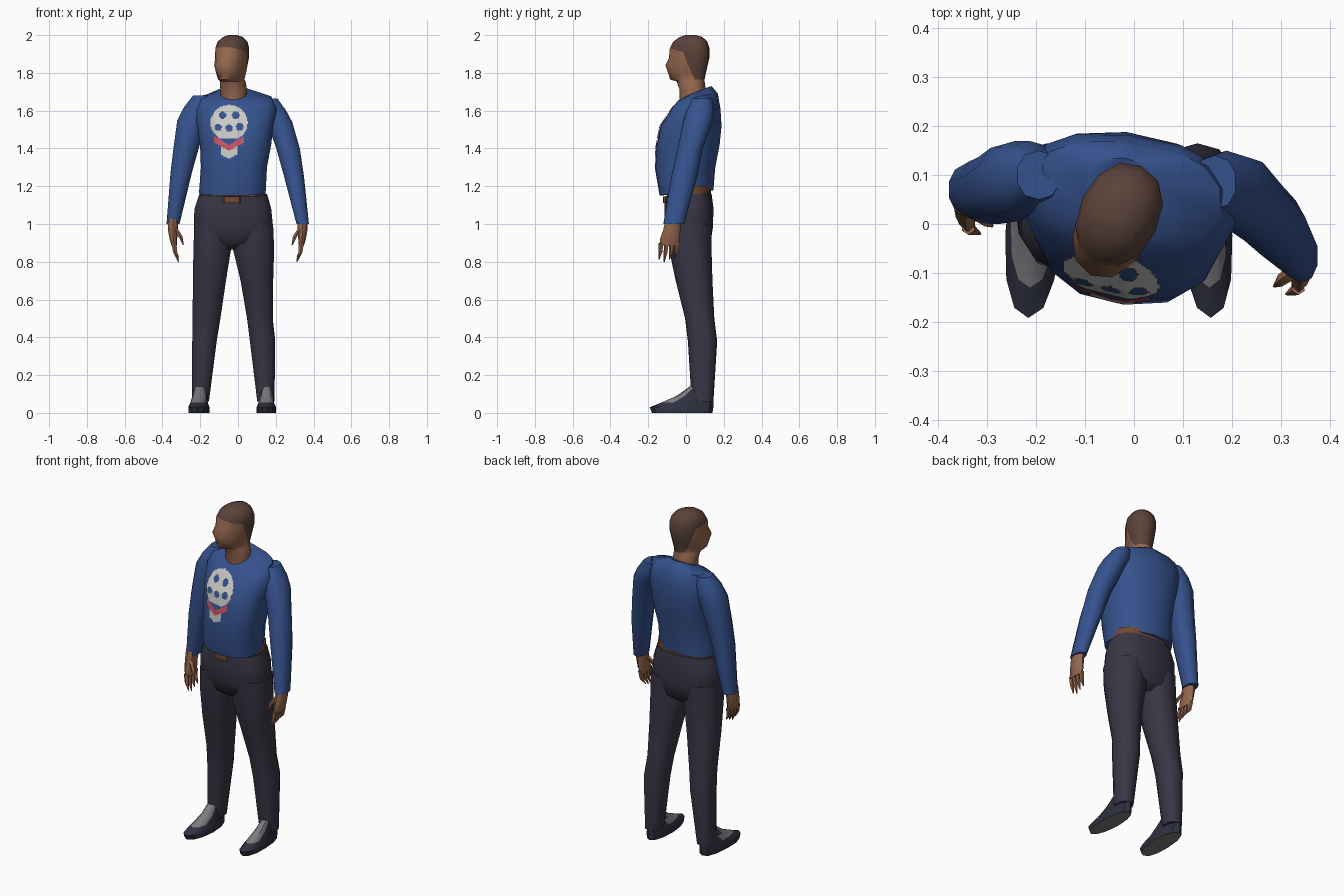
import bpy, bmesh, math
from mathutils import Vector
from mathutils.bvhtree import BVHTree

if "Cube" in bpy.data.objects:
    bpy.data.objects.remove(bpy.data.objects["Cube"])


def material(name, rgb):
    m = bpy.data.materials.new(name)
    m.diffuse_color = (*rgb, 1)
    m.use_nodes = True
    m.node_tree.nodes["Principled BSDF"].inputs["Base Color"].default_value = m.diffuse_color
    return m


BLUE = material("shirt blue", (0.036, 0.085, 0.27))
PANTS = material("trouser charcoal", (0.040, 0.037, 0.060))
SKIN = material("skin brown", (0.30, 0.135, 0.075))
HAIR = material("hair dark brown", (0.105, 0.056, 0.042))
WHITE = material("print white", (0.58, 0.58, 0.56))
RED = material("print red", (0.58, 0.09, 0.13))
SHOE = material("shoe navy", (0.028, 0.030, 0.050))
GREY = material("shoe grey", (0.21, 0.20, 0.21))
BELT = material("belt brown", (0.17, 0.065, 0.03))


def ring(z, x0, x1, y0, y1, tilt=0, n=12, p=2.4, shear=0):
    """Horizontal rounded section filling a box, starting at the front."""
    cx, cy, rx, ry = (x0 + x1) / 2, (y0 + y1) / 2, (x1 - x0) / 2, (y1 - y0) / 2
    pts = []
    for i in range(n):
        a = 2 * math.pi * i / n - math.pi / 2
        c, s = math.cos(a), math.sin(a)
        x = math.copysign(abs(c) ** (2 / p), c) * rx
        y = math.copysign(abs(s) ** (2 / p), s) * ry
        pts.append((cx + x, cy + y - shear * x, z + tilt * y))
    return pts


def loft_mesh(bm, rings, **kw):
    loops = [[bm.verts.new(c) for c in ring(*r, **kw)] for r in rings]
    n = len(loops[0])
    for a, b in zip(loops, loops[1:]):
        for i in range(n):
            bm.faces.new((a[i], a[(i + 1) % n], b[(i + 1) % n], b[i]))
    bm.faces.new(loops[0])
    bm.faces.new(loops[-1])


def finish(bm, name, mats, angle=50, normals=True):
    if normals:
        bmesh.ops.recalc_face_normals(bm, faces=bm.faces)
    me = bpy.data.meshes.new(name)
    bm.to_mesh(me)
    bm.free()
    for m in mats:
        me.materials.append(m)
    ob = bpy.data.objects.new(name, me)
    bpy.context.collection.objects.link(ob)
    bpy.ops.object.select_all(action='DESELECT')
    ob.select_set(True)
    bpy.context.view_layer.objects.active = ob
    bpy.ops.object.shade_smooth_by_angle(angle=math.radians(angle))
    return ob


def loft(name, rings, mat, **kw):
    bm = bmesh.new()
    loft_mesh(bm, rings, **kw)
    return finish(bm, name, [mat])


# Shirt body: sheared so the right shoulder comes forward
bm = bmesh.new()
loft_mesh(bm, [
    (1.165, -.21, .15, -.14, .145, .1),
    (1.30, -.20, .157, -.165, .155),
    (1.42, -.205, .18, -.155, .178),
    (1.52, -.22, .19, -.135, .188),
    (1.61, -.235, .21, -.075, .182),
    (1.67, -.205, .18, -.045, .168, .2),
    (1.695, -.105, .062, -.03, .135, .42)], n=14, shear=.1)
bm.normal_update()
shirt_tree = BVHTree.FromBMesh(bm)
finish(bm, "shirt_body", [BLUE])

# Sleeves
loft("left_sleeve", [
    (1.68, -.24, -.15, .05, .15), (1.62, -.288, -.14, .02, .17),
    (1.55, -.325, -.16, .005, .17), (1.40, -.345, -.205, 0, .15),
    (1.27, -.36, -.242, 0, .14), (1.0, -.38, -.308, .02, .12)], BLUE, n=10, p=2.2)
loft("right_sleeve", [
    (1.665, .12, .21, .03, .14), (1.60, .12, .258, 0, .15),
    (1.54, .15, .29, -.015, .14), (1.40, .2, .33, -.045, .088),
    (1.25, .242, .352, -.078, .06), (1.0, .308, .377, -.12, -.01)], BLUE, n=10, p=2.2)


# Hands with pointed fingers and a thumb; s points to the outside
def hand(name, s, x, y):
    def box(z, dx, dy, rx, ry):
        cx = x + s * dx
        return (z, cx - rx, cx + rx, y + dy - ry, y + dy + ry)
    bm = bmesh.new()
    loft_mesh(bm, [box(1.03, 0, 0, .028, .042), box(.97, 0, -.01, .026, .045),
                   box(.92, -.003, -.02, .02, .053), box(.885, -.008, -.025, .015, .05)], n=8)
    for i in range(4):
        dy = -.066 + .028 * i
        loft_mesh(bm, [box(.90, -.006, dy, .014, .014), box(.85, -.012, dy - .004, .011, .011),
                       box(.80 + .012 * abs(i - 1), -.03, dy - .012, .003, .003)], n=5)
    loft_mesh(bm, [box(.975, -.012, -.03, .014, .017), box(.935, -.04, -.05, .012, .013),
                   box(.89, -.055, -.062, .003, .003)], n=5)
    finish(bm, name, [SKIN])


hand("left_hand", -1, -.345, .058)
hand("right_hand", 1, .342, -.065)

# Head and neck, modelled facing -y, cut along the hairline, then turned
bm = bmesh.new()
loft_mesh(bm, [
    (1.62, -.07, .07, -.05, .09), (1.71, -.07, .07, -.05, .085),
    (1.755, -.064, .064, -.07, .08), (1.765, -.06, .06, -.112, .083),
    (1.80, -.070, .070, -.122, .09), (1.84, -.077, .077, -.138, .10),
    (1.88, -.081, .081, -.115, .108), (1.93, -.082, .082, -.11, .108),
    (1.965, -.074, .074, -.09, .095), (1.99, -.048, .048, -.055, .07),
    (2.0, -.02, .02, -.025, .035)], p=2.2)
hairlines = [(Vector((0, .0, 1.91)), Vector((0, .25, 1)).normalized()),
             (Vector((0, .0, 1.91)), Vector((0, 1, .35)).normalized())]
for co, no in hairlines:
    bmesh.ops.bisect_plane(bm, geom=bm.verts[:] + bm.edges[:] + bm.faces[:],
                           plane_co=co, plane_no=no)
for f in bm.faces:
    c = f.calc_center_median()
    above, behind = [(c - co).dot(no) > 0 for co, no in hairlines]
    f.material_index = int(above or (behind and c.z > 1.765))
head = finish(bm, "head", [SKIN, HAIR])
head.location = (-.03, .02, 0)
head.rotation_euler.z = math.radians(-25)

# Trousers
loft("trouser_seat", [
    (1.155, -.208, .158, -.11, .135, .06), (1.08, -.235, .18, -.115, .146),
    (.98, -.238, .19, -.11, .142), (.90, -.2, .155, -.085, .13),
    (.865, -.09, .03, -.04, .09)], PANTS, n=14, p=2.6)
loft("left_leg", [
    (1.0, -.236, -.02, -.1, .135), (.87, -.24, -.032, -.09, .135),
    (.7, -.243, -.06, -.055, .14), (.5, -.243, -.09, -.005, .15),
    (.38, -.245, -.11, .01, .165), (.06, -.246, -.152, .03, .145)], PANTS, n=10)
loft("right_leg", [
    (1.0, -.02, .19, -.1, .135), (.87, -.032, .196, -.09, .135),
    (.7, .01, .19, -.055, .14), (.5, .045, .187, -.005, .15),
    (.38, .06, .2, .01, .165), (.06, .1, .195, .03, .145)], PANTS, n=10)

# Waist strip under the hem and the belt plate in front
loft("waist_strip", [(1.13, -.2, .15, -.1, .13), (1.2, -.2, .15, -.1, .13)], BELT, n=14, p=2.6)
loft("belt_plate", [(1.112, -.08, .015, -.122, -.09), (1.146, -.08, .015, -.122, -.09)],
     BELT, n=8, p=4)


# Shoes: flat wedge with a grey tongue and sole
def shoe(name, x0, x1, toe):
    bm = bmesh.new()
    loft_mesh(bm, [(0, x0, x1, -.18, .14), (.03, x0, x1, -.192, .145),
                   (.055, x0 + .01, x1 - .01, -.13, .145),
                   (.09, x0 + .02, x1 - .012, -.05, .14),
                   (.14, x0 + .032, x1 - .02, .02, .125)], n=12, p=2.2)
    for v in bm.verts:
        v.co.x += toe * max(0, -v.co.y) / .19
    bm.normal_update()
    bmesh.ops.recalc_face_normals(bm, faces=bm.faces)
    for f in bm.faces:
        c = f.calc_center_median()
        tongue = f.normal.z > .3 and c.y < .03 and c.z > .045
        f.material_index = int(tongue or f.normal.z < -.9)
    finish(bm, name, [SHOE, GREY], 35)


shoe("left_shoe", -.262, -.15, -.01)
shoe("right_shoe", .098, .2, .008)


# Chest print: small cells laid on the shirt front
def print_colour(x, z):
    u, v = (x + .047) / .098, (z - 1.535) / .095
    band = -1.4 + .6 * abs(u)
    if abs(u) < .8 and abs(v - band) < .17:
        return 1
    if v < band and abs(u) < .45 and v > -2.0 + .5 * abs(u):
        return 0
    if u * u + v * v < 1 and v > -.9:
        spots = [(-.35, .42), (.35, .42), (-.6, -.25), (0, -.3), (.58, -.22)]
        if all(math.hypot(u - a, v - b) > .2 for a, b in spots):
            return 0
    return None


bm = bmesh.new()
STEP, corners = .0055, {}


def corner(i, j):
    if (i, j) not in corners:
        hit = shirt_tree.ray_cast(Vector((-.15 + i * STEP, -1, 1.33 + j * STEP)), Vector((0, 1, 0)))
        corners[i, j] = bm.verts.new(hit[0] + Vector((0, -.005, .001)))
    return corners[i, j]


for i in range(38):
    for j in range(56):
        k = print_colour(-.15 + (i + .5) * STEP, 1.33 + (j + .5) * STEP)
        if k is not None:
            f = bm.faces.new((corner(i, j), corner(i + 1, j), corner(i + 1, j + 1), corner(i, j + 1)))
            f.material_index = k
finish(bm, "chest_print", [WHITE, RED], normals=False)
